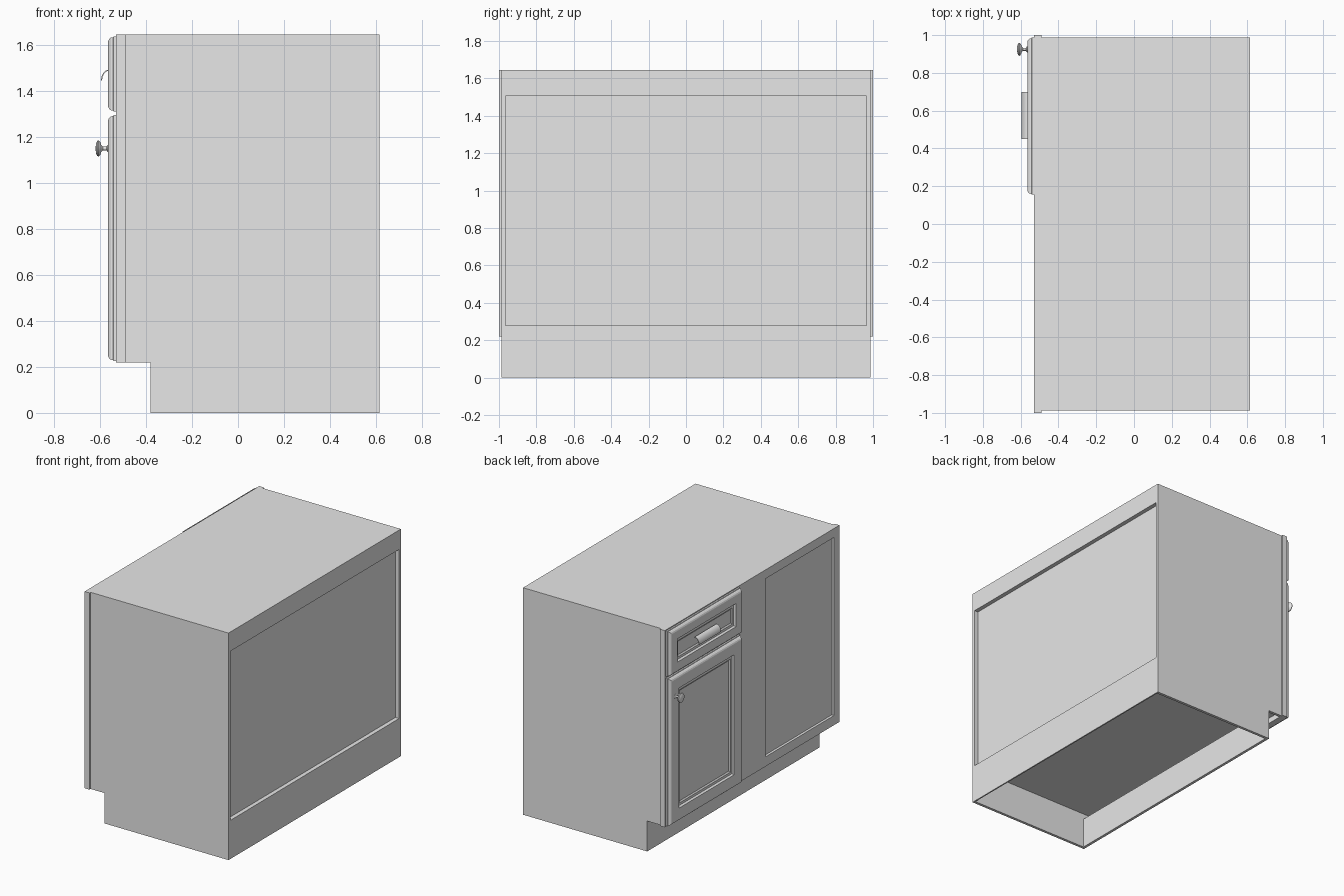
import bpy, bmesh, math

if "Cube" in bpy.data.objects:
    bpy.data.objects.remove(bpy.data.objects["Cube"])

paint = bpy.data.materials.new("light grey")
paint.diffuse_color = (0.8, 0.8, 0.8, 1)
paint.use_nodes = True
paint.node_tree.nodes["Principled BSDF"].inputs["Base Color"].default_value = paint.diffuse_color


def finish(name, bm, smooth=False):
    bmesh.ops.recalc_face_normals(bm, faces=bm.faces)
    mesh = bpy.data.meshes.new(name)
    bm.to_mesh(mesh)
    bm.free()
    mesh.materials.append(paint)
    obj = bpy.data.objects.new(name, mesh)
    bpy.context.collection.objects.link(obj)
    if smooth:
        bpy.ops.object.select_all(action='DESELECT')
        obj.select_set(True)
        bpy.context.view_layer.objects.active = obj
        bpy.ops.object.shade_smooth_by_angle(angle=math.radians(40))
    return obj


def loft(bm, loops):
    """Join equal closed loops of points and cap both ends."""
    rings = [[bm.verts.new(p) for p in loop] for loop in loops]
    n = len(rings[0])
    for a, b in zip(rings, rings[1:]):
        for i in range(n):
            j = (i + 1) % n
            bm.faces.new((a[i], a[j], b[j], b[i]))
    bm.faces.new(rings[0])
    bm.faces.new(rings[-1])


def prism(name, profile, y0, y1, smooth=False):
    """Extrude an x-z profile along y."""
    bm = bmesh.new()
    loft(bm, [[(x, y, z) for x, z in profile] for y in (y0, y1)])
    return finish(name, bm, smooth)


def board(name, x0, x1, y0, y1, z0, z1):
    return prism(name, [(x0, z0), (x1, z0), (x1, z1), (x0, z1)], y0, y1)


def stepped_panel(name, steps):
    """Upright panel from nested rectangles: (x, (y0, y1, z0, z1))."""
    bm = bmesh.new()
    loft(bm, [[(x, a, c), (x, b, c), (x, b, d), (x, a, d)]
              for x, (a, b, c, d) in steps])
    return finish(name, bm)


TOP, KICK = 1.645, 0.22

# Carcass: notched sides, top, floor and toe board
side = [(-0.49, TOP), (0.605, TOP), (0.605, 0), (-0.38, 0), (-0.38, KICK), (-0.49, KICK)]
for label, s in (("left", 1), ("right", -1)):
    prism(label + "_side", side, s * 0.967, s * 0.987)
board("top_board", -0.49, 0.605, -0.967, 0.967, TOP - 0.02, TOP)
board("floor_board", -0.49, 0.575, -0.967, 0.967, 0.26, 0.28)
board("toe_board", -0.38, -0.36, -0.967, 0.967, 0, KICK)

# Back with a large shallow recess
inner, backing = (-0.965, 0.965, 0.28, 1.505), (-0.966, 0.966, 0.27, 1.51)
outer = (-0.987, 0.987, 0, TOP)
stepped_panel("back_panel", [(0.575, backing), (0.605, backing), (0.605, outer),
                             (0.615, outer), (0.615, inner), (0.585, inner)])

# Face frame with the recessed blind panel
face, blind = (-1, 1, KICK, TOP), (-0.94, -0.156, 0.29, 1.58)
stepped_panel("face_frame", [(-0.49, face), (-0.53, face), (-0.53, blind), (-0.512, blind)])


# Door and drawer front with rounded rims and moulded centre panels
def moulded_front(name, z0, z1, margin):
    profile = [(0, -0.53), (0, -0.541), (0.004, -0.543), (0.006, -0.553),
               (0.013, -0.561), (0.022, -0.565), (margin, -0.565),
               (margin + 0.008, -0.552), (margin + 0.025, -0.552),
               (margin + 0.035, -0.545)]
    stepped_panel(name, [(x, (0.155 + d, 0.987 - d, z0 + d, z1 - d)) for d, x in profile])


moulded_front("door", 0.225, 1.295, 0.1)
moulded_front("drawer_front", 1.31, 1.638, 0.08)

# Cup pull: thin quarter-round shell
def arc(r):
    return [(-0.56 - r * math.sin(t), 1.445 + (r + 0.012) * math.cos(t))
            for t in [math.pi / 2 * i / 10 for i in range(11)]]


prism("cup_pull", arc(0.036) + arc(0.031)[::-1], 0.45, 0.70, True)

# Turned door knob
profile = [(0.016, -0.552), (0.016, -0.567), (0.008, -0.572), (0.008, -0.588),
           (0.014, -0.594), (0.030, -0.600), (0.035, -0.606), (0.033, -0.612),
           (0.022, -0.617), (0.008, -0.619)]
bm = bmesh.new()
loft(bm, [[(x, 0.925 + r * math.cos(math.tau * i / 24), 1.15 + r * math.sin(math.tau * i / 24))
           for i in range(24)] for r, x in profile])
finish("door_knob", bm, True)
